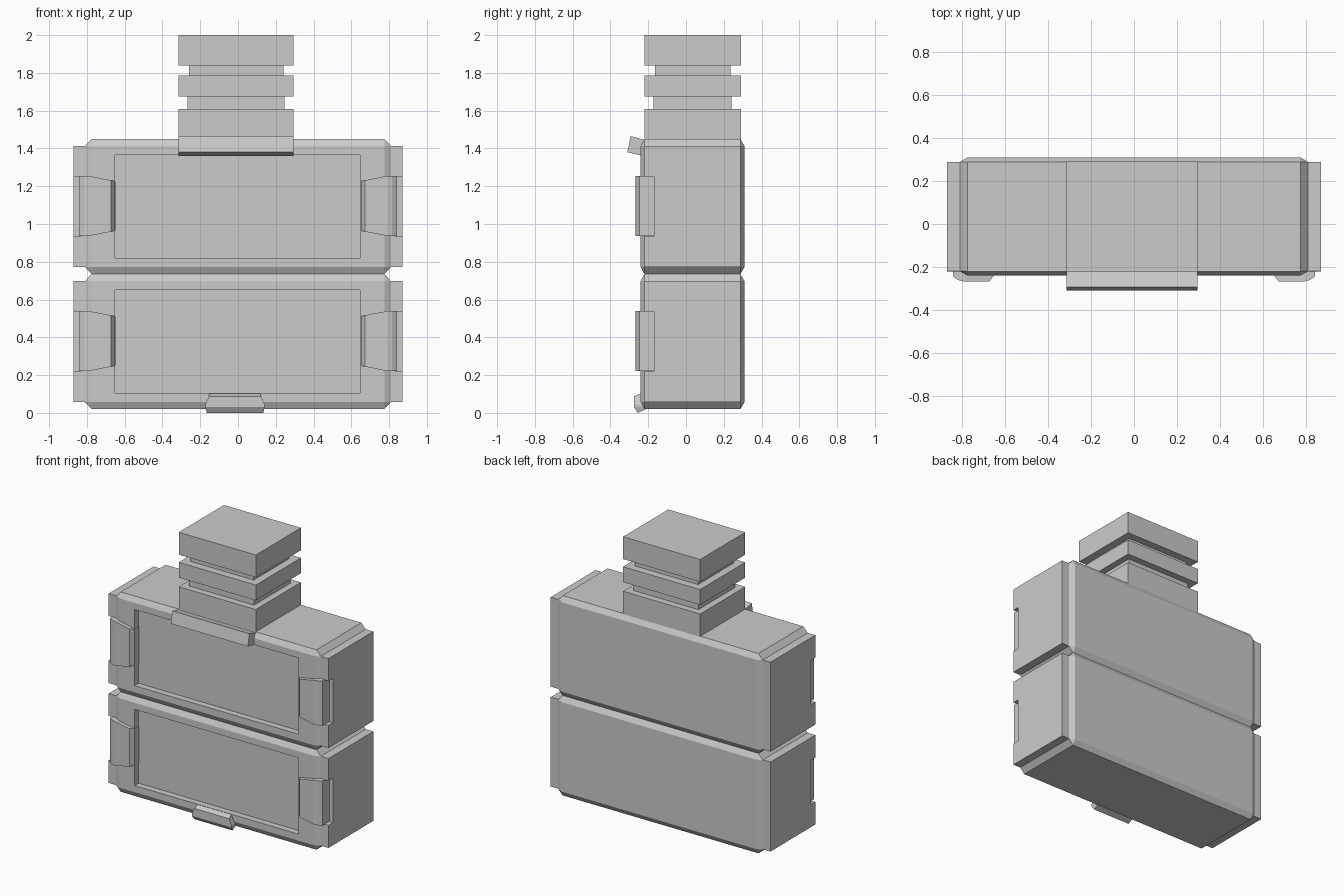
import bpy, bmesh

if "Cube" in bpy.data.objects:
    bpy.data.objects.remove(bpy.data.objects["Cube"])


def loft(name, rings):
    """Skin a row of matching closed rings of 3D points, capping both ends."""
    bm = bmesh.new()
    vr = [[bm.verts.new(p) for p in ring] for ring in rings]
    n = len(vr[0])
    for a, b in zip(vr, vr[1:]):
        for i in range(n):
            j = (i + 1) % n
            bm.faces.new((a[i], a[j], b[j], b[i]))
    bm.faces.new(vr[0])
    bm.faces.new(vr[-1])
    bmesh.ops.recalc_face_normals(bm, faces=bm.faces)
    me = bpy.data.meshes.new(name)
    bm.to_mesh(me)
    bm.free()
    ob = bpy.data.objects.new(name, me)
    bpy.context.collection.objects.link(ob)
    return ob


def rect(y0, y1, z0, z1, x):
    return [(x, y0, z0), (x, y1, z0), (x, y1, z1), (x, y0, z1)]


def slab(name, x0, x1, y0, y1, z0, z1):
    return loft(name, [rect(y0, y1, z0, z1, x) for x in (x0, x1)])


def cut(ob, cutter):
    mod = ob.modifiers.new("cut", 'BOOLEAN')
    mod.operation, mod.solver, mod.object = 'DIFFERENCE', 'EXACT', cutter
    bpy.context.view_layer.objects.active = ob
    bpy.ops.object.modifier_apply(modifier=mod.name)
    bpy.data.objects.remove(cutter, do_unlink=True)


def octagon(x, inset):
    """Cross-section of a case; inset 1 collapses it to the inner rectangle."""
    yo0, yo1, yi0, yi1 = -0.24, 0.31, -0.22, 0.288
    zo, zi = 0.3575, 0.32
    if inset:
        yo0, yo1, zo = yi0, yi1, zi
        e = 0.0005          # keeps the ring's eight corners distinct
        yi0, yi1, zi = yi0 + e, yi1 - e, zi - e
    return [(x, yo0, -zi), (x, yi0, -zo), (x, yi1, -zo), (x, yo1, -zi),
            (x, yo1, zi), (x, yi1, zo), (x, yi0, zo), (x, yo0, zi)]


# Two stacked cases with chamfered edges and stepped end caps
for label, zc in (("lower", 0.3775), ("upper", 1.0925)):
    rows = [(-0.87, 1), (-0.81, 1), (-0.775, 0), (0.775, 0), (0.81, 1), (0.87, 1)]
    case = loft(label + "_case", [[(x, y, z + zc) for x, y, z in octagon(x, k)]
                                  for x, k in rows])
    # front panel recess
    cut(case, slab("recess_cutter", -0.65, 0.647, -0.4, -0.195, zc - 0.2725, zc + 0.2725))
    for side, s in (("left", -1), ("right", 1)):
        # notch in the end cap, then the tapered clip wrapping the corner
        xs = sorted((s * 0.832, s * 0.95))
        cut(case, slab("notch_cutter", xs[0], xs[1], -0.4, -0.17, zc - 0.158, zc + 0.16))
        sections = [(0.649, -0.235, 0.13), (0.673, -0.268, 0.136),
                    (0.79, -0.268, 0.159), (0.815, -0.262, 0.159), (0.842, -0.245, 0.159)]
        loft(f"{label}_{side}_clip",
             [rect(y, -0.168, zc + 0.003 - h, zc + 0.003 + h, s * x) for x, y, h in sections])

# Square neck with two grooves
levels = [(1.43, 0), (1.61, 0), (1.61, 0.048), (1.675, 0.048), (1.675, 0),
          (1.785, 0), (1.785, 0.055), (1.84, 0.055), (1.84, 0), (2.0, 0)]
loft("grooved_neck", [[(-0.315 + d, -0.22 + d, z), (0.295 - d, -0.22 + d, z),
                       (0.295 - d, 0.29 - d, z), (-0.315 + d, 0.29 - d, z)]
                      for z, d in levels])

# Tilted lip on the upper front edge
lip = [(-0.293, 1.465), (-0.215, 1.445), (-0.225, 1.36), (-0.31, 1.38)]
loft("top_lip", [[(x, y, z) for y, z in lip] for x in (-0.315, 0.295)])

# Tapered latch on the bottom front edge
latch = [(0.0, -0.255, 0.15), (0.03, -0.275, 0.157), (0.045, -0.275, 0.157),
         (0.088, -0.275, 0.138), (0.103, -0.24, 0.135)]
loft("bottom_latch", [[(-0.016 - w, y, z), (-0.016 + w, y, z),
                       (-0.016 + w, -0.215, max(z, 0.018)),
                       (-0.016 - w, -0.215, max(z, 0.018))] for z, y, w in latch])
